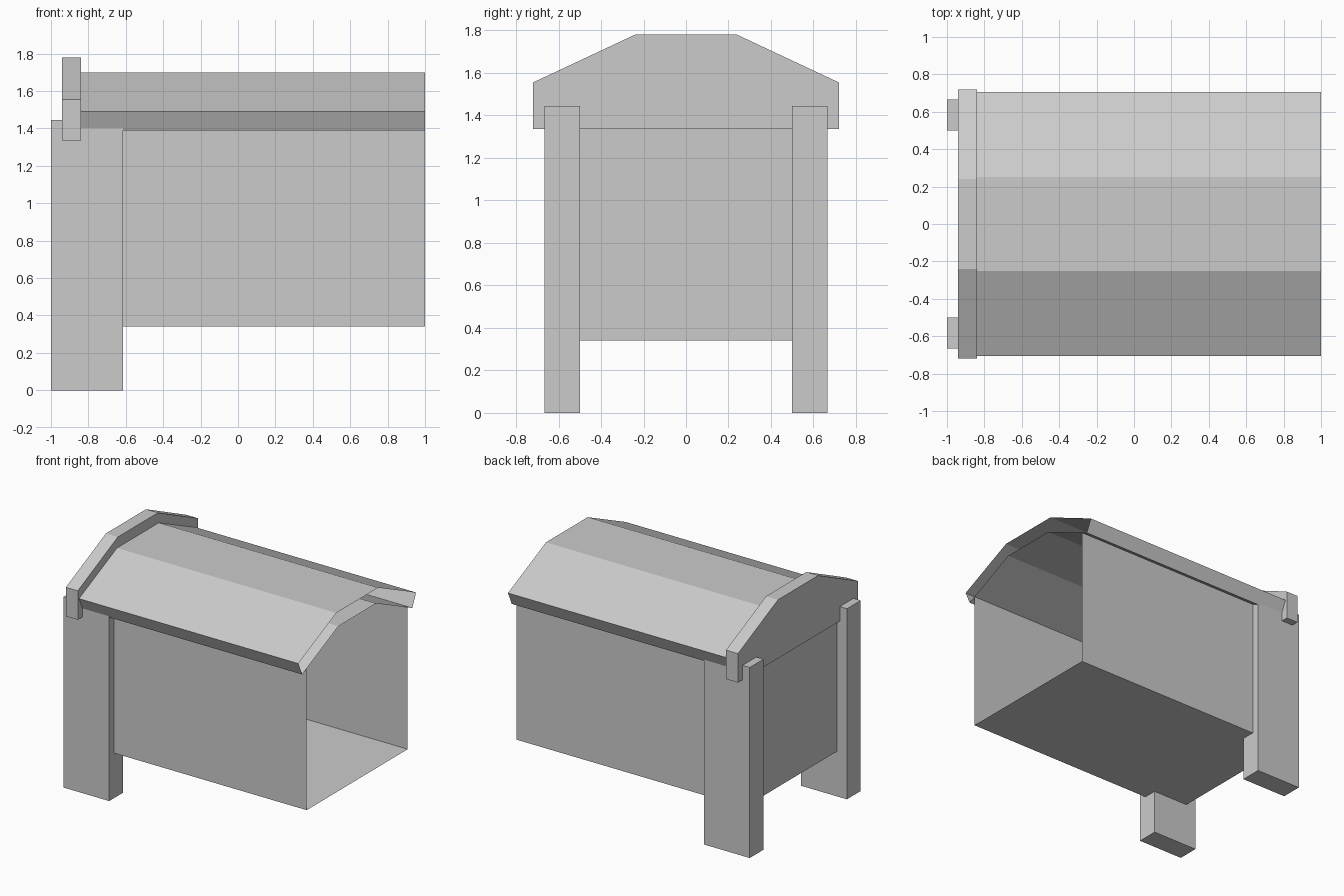
import bpy, bmesh

if "Cube" in bpy.data.objects:
    bpy.data.objects.remove(bpy.data.objects["Cube"])


def make(name, verts, faces):
    me = bpy.data.meshes.new(name)
    me.from_pydata(verts, [], faces)
    bm = bmesh.new()
    bm.from_mesh(me)
    bmesh.ops.recalc_face_normals(bm, faces=bm.faces)
    bm.to_mesh(me)
    bm.free()
    ob = bpy.data.objects.new(name, me)
    bpy.context.collection.objects.link(ob)
    return ob


def extrude_x(name, profile, x0, x1, cap0=True, cap1=True):
    """Extrude a closed (y, z) profile along x, with optional end caps."""
    n = len(profile)
    verts = [(x, y, z) for x in (x0, x1) for y, z in profile]
    faces = [(i, (i + 1) % n, n + (i + 1) % n, n + i) for i in range(n)]
    if cap0:
        faces.append(tuple(range(n)))
    if cap1:
        faces.append(tuple(range(n, 2 * n)))
    return make(name, verts, faces)


def mirrored(half):
    """Complete a half profile across y = 0."""
    return half + [(-y, z) for y, z in reversed(half)]


def rect(y0, y1, z0, z1):
    return [(y0, z0), (y1, z0), (y1, z1), (y0, z1)]


# Chest body: thin sheet walls and floor, open at the top and the +x end
xa, xb, w, z0, z1 = -0.915, 1.0, 0.605, 0.34, 1.415
make("chest_body",
     [(x, y, z) for x in (xa, xb) for y, z in rect(-w, w, z0, z1)],
     [(0, 1, 5, 4), (1, 2, 6, 5), (3, 0, 4, 7), (0, 1, 2, 3)])

# Corner legs, front and back
for name, s in (("front_leg", -1), ("back_leg", 1)):
    extrude_x(name, rect(s * 0.5, s * 0.665, 0, 1.445), -1.0, -0.615)

# Lid: thick faceted shell with open ends
outer = mirrored([(-0.705, 1.49), (-0.25, 1.70)])
inner = mirrored([(-0.66, 1.39), (-0.226, 1.59)])
extrude_x("lid", outer + inner[::-1], -0.88, 1.0, cap0=False, cap1=False)

# Solid end board of the lid
extrude_x("lid_end_board",
          mirrored([(-0.72, 1.335), (-0.72, 1.555), (-0.24, 1.78)]),
          -0.94, -0.84)
